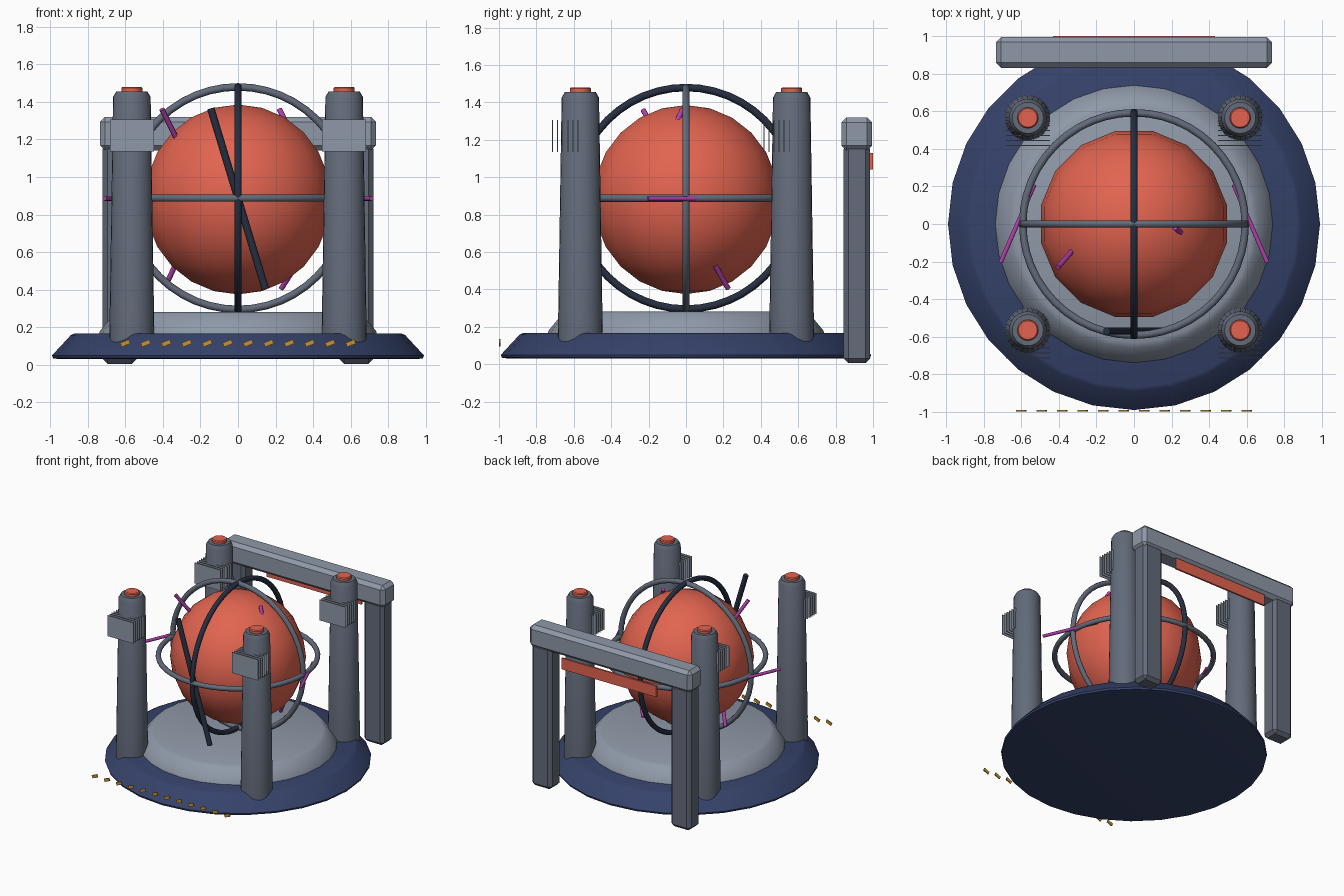
import bpy, math
from mathutils import Vector

if "Cube" in bpy.data.objects:
    bpy.data.objects.remove(bpy.data.objects["Cube"])


def material(name, hex_colour):
    rgb = [int(hex_colour[i:i + 2], 16) / 255 for i in (0, 2, 4)]
    m = bpy.data.materials.new(name)
    m.diffuse_color = [((c + 0.055) / 1.055) ** 2.4 if c > 0.04 else c / 12.92 for c in rgb] + [1]
    m.use_nodes = True
    m.node_tree.nodes["Principled BSDF"].inputs["Base Color"].default_value = m.diffuse_color
    return m


NAVY = material("navy", "35426A")
STEEL = material("steel", "636B7A")
GREY = material("pale_grey", "8F99A8")
RED = material("coral_red", "E26450")
DARK = material("dark_metal", "262E40")
VIOLET = material("violet", "B040AC")
AMBER = material("amber", "C8922E")


def finish(name, mat, angle=35):
    ob = bpy.context.object
    ob.name = ob.data.name = name
    ob.data.materials.clear()
    ob.data.materials.append(mat)
    if angle:
        bpy.ops.object.shade_smooth_by_angle(angle=math.radians(angle))
    return ob


def box(name, mat, centre, size, bevel=0, rot=(0, 0, 0)):
    bpy.ops.mesh.primitive_cube_add(size=1, location=centre, rotation=rot)
    ob = bpy.context.object
    ob.scale = size
    bpy.ops.object.transform_apply(location=False, rotation=False, scale=True)
    finish(name, mat, 0)
    if bevel:
        mod = ob.modifiers.new("chamfer", 'BEVEL')
        mod.width, mod.segments = bevel, 1
    return ob


def lathe(name, mat, profile, segments, at=(0, 0), angle=35):
    # closed solid turned from (radius, height) points, bottom to top
    verts, faces = [], []
    for r, z in profile:
        for i in range(segments):
            a = 2 * math.pi * i / segments
            verts.append((r * math.cos(a), r * math.sin(a), z))
    for k in range(len(profile) - 1):
        for i in range(segments):
            j = (i + 1) % segments
            a, b = k * segments, (k + 1) * segments
            faces.append((a + i, a + j, b + j, b + i))
    faces.append(tuple(reversed(range(segments))))
    faces.append(tuple(range(len(verts) - segments, len(verts))))
    me = bpy.data.meshes.new(name)
    me.from_pydata(verts, [], faces)
    ob = bpy.data.objects.new(name, me)
    ob.location = (at[0], at[1], 0)
    bpy.context.collection.objects.link(ob)
    bpy.ops.object.select_all(action='DESELECT')
    bpy.context.view_layer.objects.active = ob
    ob.select_set(True)
    return finish(name, mat, angle)


def rod(name, mat, p, q, radius):
    p, q = Vector(p), Vector(q)
    bpy.ops.mesh.primitive_cylinder_add(vertices=10, radius=radius, depth=(q - p).length,
                                        location=(p + q) / 2)
    ob = bpy.context.object
    ob.rotation_euler = (q - p).to_track_quat('Z', 'Y').to_euler()
    return finish(name, mat, 45)


# round base and the plinth on top of it
lathe("base_disc", NAVY, [(0.95, 0.03), (0.985, 0.035), (0.99, 0.05), (0.89, 0.158), (0.87, 0.167)], 28)
lathe("plinth", GREY, [(0.74, 0.16), (0.735, 0.18), (0.66, 0.27), (0.63, 0.282)], 28)

# central sphere
bpy.ops.mesh.primitive_uv_sphere_add(segments=16, ring_count=12, radius=0.505,
                                     location=(0, 0, 0.88), rotation=(0, 0, math.pi / 16))
finish("core_sphere", RED, 60)

# three crossing rings
for name, mat, rot in (("equator_ring", STEEL, (0, 0, 0)),
                       ("front_ring", STEEL, (math.pi / 2, 0, 0)),
                       ("side_ring", DARK, (0, math.pi / 2, 0))):
    bpy.ops.mesh.primitive_torus_add(major_radius=0.592, minor_radius=0.02, major_segments=48,
                                     minor_segments=10, location=(0, 0, 0.887), rotation=rot)
    finish(name, mat, 60)

# slanted bar in front of the sphere
rod("slanted_bar", DARK, (-0.145, -0.57, 1.365), (0.145, -0.57, 0.405), 0.02)

# four pillars with caps and cooling fins
for sx in (-1, 1):
    for sy in (-1, 1):
        x, y = sx * 0.565, sy * 0.565
        tag = ("front" if sy < 0 else "back") + ("_left" if sx < 0 else "_right")
        lathe(tag + "_pillar", STEEL, [(0.122, 0.032), (0.12, 0.15), (0.1, 1.425), (0.083, 1.455)], 24, (x, y))
        lathe(tag + "_cap", RED, [(0.056, 1.44), (0.056, 1.473), (0.05, 1.48)], 16, (x, y))
        for i in range(6):
            box(tag + "_fin", GREY, (x, y - 0.148 + i * 0.027, 1.22), (0.235, 0.005, 0.17))

# gantry at the back
box("gantry_beam", GREY, (0, 0.913, 1.23), (1.47, 0.165, 0.18), 0.028)
for side, sx in (("left", -1), ("right", 1)):
    box(side + "_gantry_post", STEEL, (sx * 0.63, 0.914, 0.59), (0.18, 0.142, 1.17), 0.025)
box("gantry_panel", RED, (0, 0.992, 1.085), (0.86, 0.015, 0.09))

# violet spokes around the sphere
for side, sx in (("left", -1), ("right", 1)):
    rod(side + "_spoke", VIOLET, (sx * 0.53, 0.21, 0.885), (sx * 0.71, -0.205, 0.885), 0.012)
for name, p, q in (("upper_left_spoke", (-0.405, -0.23, 1.36), (-0.33, -0.145, 1.21)),
                   ("upper_right_spoke", (0.22, -0.02, 1.36), (0.27, -0.065, 1.26)),
                   ("lower_right_spoke", (0.23, 0.225, 0.405), (0.31, 0.155, 0.53)),
                   ("lower_left_spoke", (-0.385, 0.04, 0.42), (-0.33, -0.01, 0.54))):
    rod(name, VIOLET, p, q, 0.014)

# row of amber markers along the front
for i in range(12):
    box("front_marker", AMBER, (-0.6 + i * 1.2 / 11, -0.995, 0.115), (0.05, 0.008, 0.024),
        rot=(0, -math.radians(22), 0))
